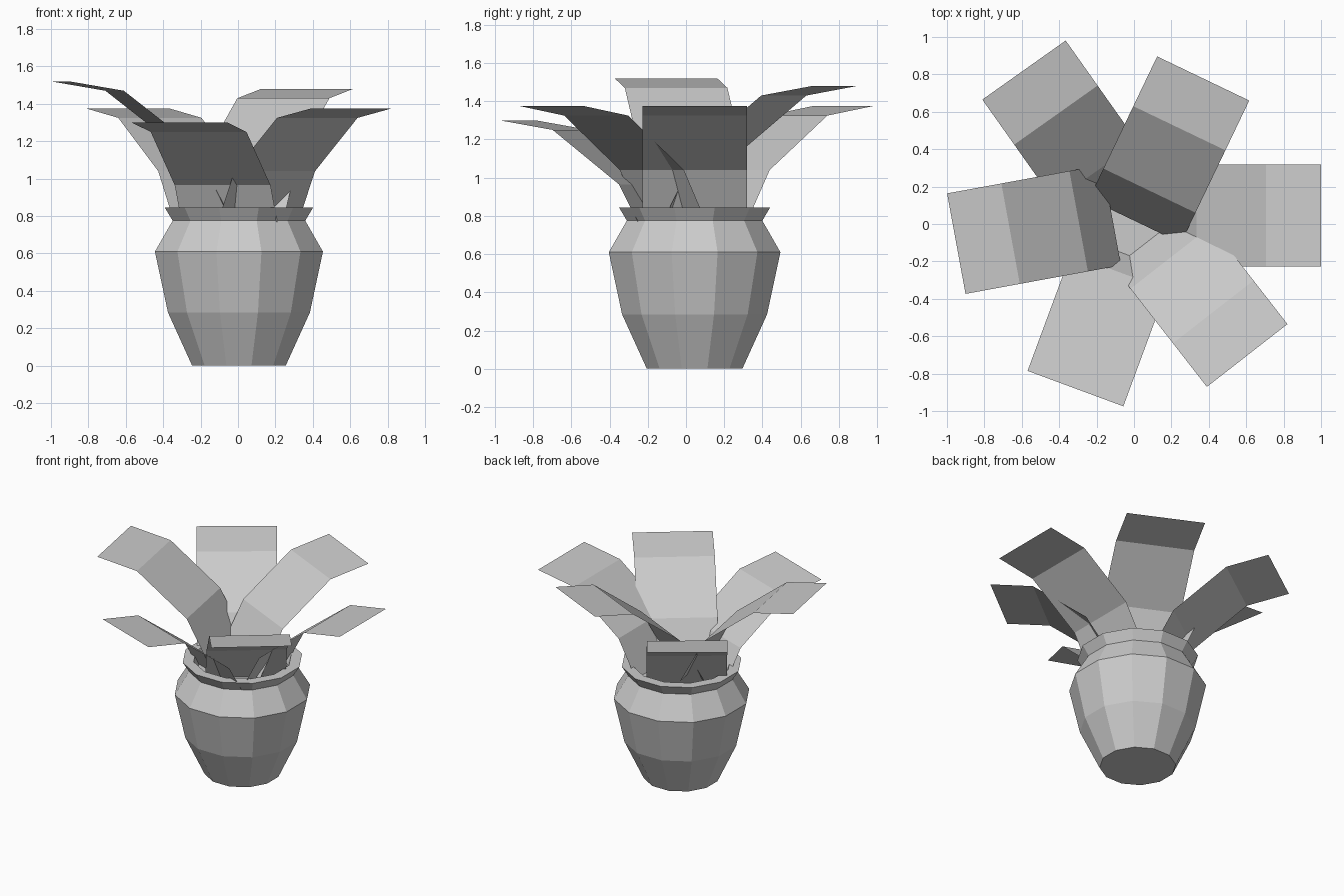
import bpy, bmesh
from math import cos, sin, pi, radians
from mathutils import Vector

if "Cube" in bpy.data.objects:
    bpy.data.objects.remove(bpy.data.objects["Cube"])

CX, CY = 0.005, 0.045   # pot axis


def finish(name, bm):
    mesh = bpy.data.meshes.new(name)
    bm.to_mesh(mesh)
    bm.free()
    obj = bpy.data.objects.new(name, mesh)
    bpy.context.collection.objects.link(obj)
    return obj


def lathe(name, profile, sides=12):
    """Twelve-sided turned body, closed at both profile ends."""
    bm = bmesh.new()
    rings = []
    for r, z in profile:
        angles = [2 * pi * (i + 0.5) / sides for i in range(sides)]
        rings.append([bm.verts.new((CX + r * cos(a), CY + r * sin(a), z)) for a in angles])
    for low, high in zip(rings, rings[1:]):
        for i in range(sides):
            j = (i + 1) % sides
            bm.faces.new((low[i], low[j], high[j], high[i]))
    bm.faces.new(rings[0][::-1])
    bm.faces.new(rings[-1])
    return finish(name, bm)


def leaf(name, tip_x, tip_y, tip_z, angle):
    """Folded strip, laid out backwards from the tip."""
    a = radians(angle)
    out = Vector((cos(a), sin(a), 0))
    side = Vector((-sin(a), cos(a), 0)) * 0.273
    tip = Vector((tip_x, tip_y, tip_z))
    bm = bmesh.new()
    rows = []
    for d, h in [(-0.845, -0.67), (-0.665, -0.335), (-0.295, -0.05), (0, 0)]:
        c = tip + out * d + Vector((0, 0, h))
        rows.append((bm.verts.new(c - side), bm.verts.new(c + side)))
    for p, q in zip(rows, rows[1:]):
        bm.faces.new((p[0], q[0], q[1], p[1]))
    return finish(name, bm)


# Pot with flared rim, inner lip and soil surface
lathe("pot", [(0.259, 0), (0.393, 0.285), (0.465, 0.61), (0.367, 0.775),
              (0.41, 0.845), (0.335, 0.845), (0.31, 0.775)])

# Leaves: tip centre and heading
leaf("leaf_right", 1.0, 0.045, 1.375, 0)
leaf("leaf_back_right", 0.37, 0.778, 1.48, 64.4)
leaf("leaf_back_left", -0.588, 0.823, 1.375, 125.3)
leaf("leaf_left", -0.95, -0.105, 1.52, 190.4)
leaf("leaf_front_left", -0.313, -0.88, 1.30, 249.7)
leaf("leaf_front_right", 0.605, -0.703, 1.375, -52.1)
